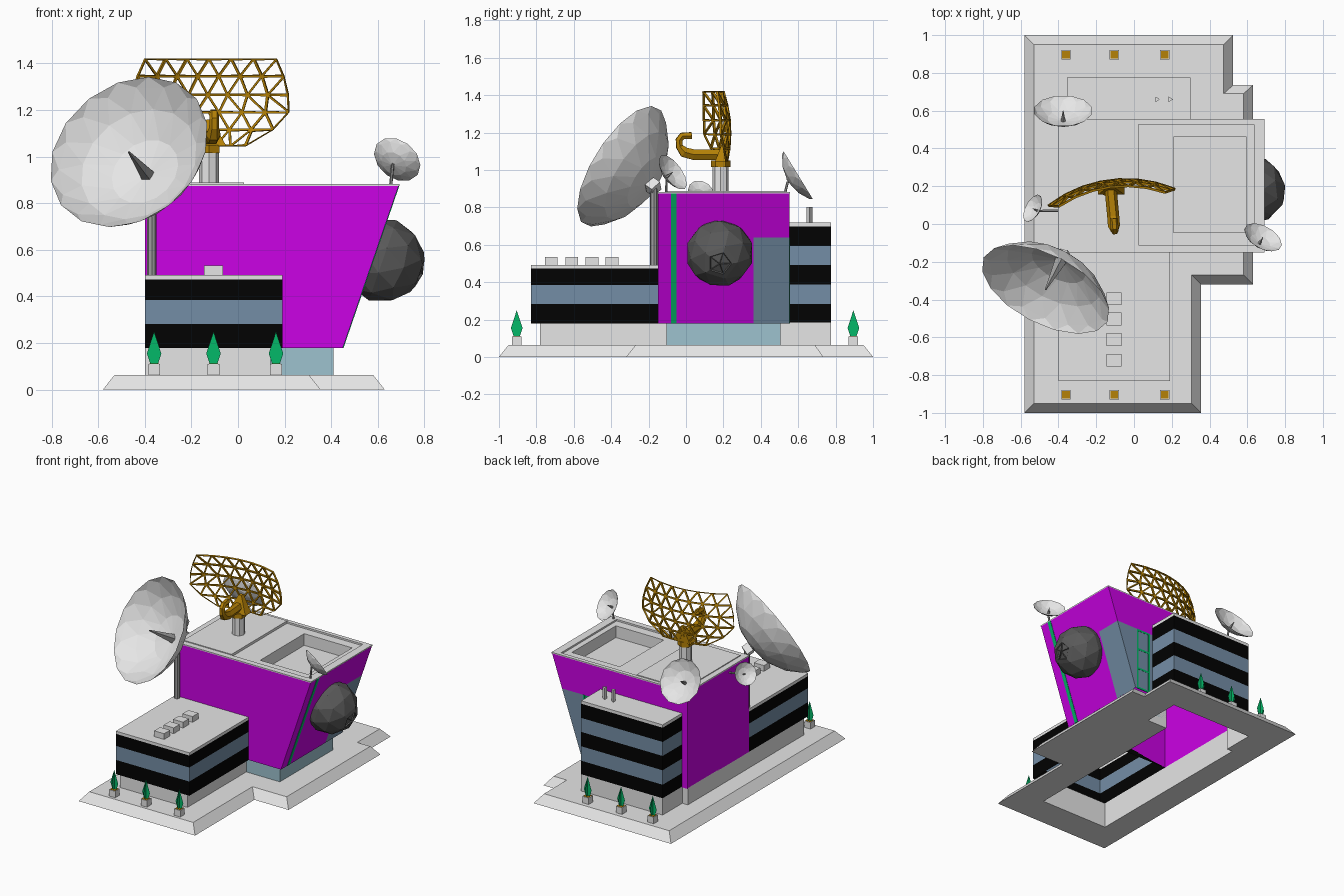
import bpy, bmesh, math
from mathutils import Vector, Matrix

if "Cube" in bpy.data.objects:
    bpy.data.objects.remove(bpy.data.objects["Cube"])


def mat(name, *rgb):
    m = bpy.data.materials.new(name)
    m.diffuse_color = (*rgb, 1)
    m.use_nodes = True
    m.node_tree.nodes["Principled BSDF"].inputs["Base Color"].default_value = m.diffuse_color
    return m


GREY = mat("light grey", .79, .79, .79)
MID = mat("mid grey", .34, .34, .34)
DARK = mat("dark grey", .1, .1, .1)
BLACK = mat("black", .0005, .0005, .0005)
PURPLE = mat("purple", .6, .0005, .78)
GLASS = mat("slate glass", .175, .27, .38)
AQUA = mat("pale aqua", .34, .54, .62)
GOLD = mat("gold", .46, .22, .002)
GREEN = mat("green", .001, .48, .14)


def finish(name, bm, mats, normals=True):
    if normals:
        bmesh.ops.recalc_face_normals(bm, faces=bm.faces)
    me = bpy.data.meshes.new(name)
    bm.to_mesh(me)
    bm.free()
    for m in mats:
        me.materials.append(m)
    ob = bpy.data.objects.new(name, me)
    bpy.context.collection.objects.link(ob)
    return ob


def loft(name, rings, mats, top=True, bottom=True, rule=None):
    """Join stacked outlines [(z, [(x, y), ...]), ...]; rule(level, side) gives the material index."""
    bm = bmesh.new()
    vs = [[bm.verts.new((x, y, z)) for x, y in pts] for z, pts in rings]
    n = len(vs[0])
    for k in range(len(vs) - 1):
        for i in range(n):
            j = (i + 1) % n
            f = bm.faces.new((vs[k][i], vs[k][j], vs[k + 1][j], vs[k + 1][i]))
            f.material_index = rule(k, i) if rule else 0
    if top:
        bm.faces.new(vs[-1])
    if bottom:
        bm.faces.new(vs[0][::-1])
    return finish(name, bm, mats, normals=top and bottom)


def rect(x0, x1, y0, y1):
    return [(x0, y0), (x1, y0), (x1, y1), (x0, y1)]


def box(name, x0, x1, y0, y1, z0, z1, m):
    return loft(name, [(z0, rect(x0, x1, y0, y1)), (z1, rect(x0, x1, y0, y1))], [m])


def rod(name, a, b, r0, r1, sides, m):
    a, b = Vector(a), Vector(b)
    bm = bmesh.new()
    mx = Matrix.Translation((a + b) / 2) @ (b - a).to_track_quat('Z', 'Y').to_matrix().to_4x4()
    bmesh.ops.create_cone(bm, cap_ends=True, segments=sides, radius1=r0, radius2=r1,
                          depth=(b - a).length, matrix=mx)
    return finish(name, bm, [m])


# Sloped base plate, hollow under the podium
outer = [(-.58, -1), (.355, -1), (.355, -.32), (.63, -.32), (.63, .735), (.525, .735), (.525, 1), (-.58, 1)]
inner = [(-.53, -.95), (.305, -.95), (.305, -.27), (.58, -.27), (.58, .69), (.475, .69), (.475, .95), (-.53, .95)]
base = loft("base_plate", [(0, outer), (.063, inner)], [GREY])
foot = [(-.4, -.78), (.14, -.78), (.14, .505), (.3, .505), (.3, .775), (-.355, .775), (-.355, .55), (-.4, .55)]
cutter = loft("base_opening_cutter", [(-.1, foot), (.2, foot)], [GREY])
cutter.hide_render = cutter.hide_viewport = True
mod = base.modifiers.new("opening", 'BOOLEAN')
mod.object, mod.operation, mod.solver = cutter, 'DIFFERENCE', 'EXACT'

# Podium walls and glazed lobby
loft("podium", [(.06, foot), (.185, foot)], [GREY], False, False)
box("lobby", .14, .41, -.105, .505, .06, .183, AQUA)


# Banded office wings with roof slabs
def wing(name, pts, levels):
    last = len(levels) - 2
    loft(name, [(z, pts) for z in levels], [GREY, BLACK, GLASS], True, False,
         lambda k, i: 0 if k == last else 1 + k % 2)


wing("front_wing", rect(-.4, .19, -.83, -.15), [.18, .283, .385, .472, .492])
wing("back_wing", rect(-.355, .3, .55, .775), [.18, .283, .388, .492, .594, .697, .718])


# Flared tower with a glazed corner
def east(z):
    return .45 + .24 * (z - .18) / .697


def tower_ring(z):
    x = east(z)
    return (z, [(-.4, -.15), (x, -.15), (x, .36), (x, .553), (.3, .553), (-.4, .553)])


loft("tower", [tower_ring(z) for z in (.18, .64, .877)], [PURPLE, GLASS], False, False,
     lambda k, i: int(k == 0 and i in (2, 3)))

# Roof: thin rim, shallow step, then a deep well; raised plate beside it
rim, step, well = rect(-.402, .692, -.152, .555), rect(.02, .635, -.11, .526), rect(.21, .595, -.045, .46)
loft("tower_roof", [(.874, rim), (.882, rim), (.882, step), (.87, step), (.87, well), (.785, well)],
     [GREY], True, False)
box("roof_plate", -.36, .025, -.11, .53, .868, .888, GREY)

# Green strip on the sloping wall, green frame on the glazed corner
loft("wall_strip", [(z, rect(east(z) - .004, east(z) + .003, -.08, -.05)) for z in (.18, .874)], [GREEN])
for x in (.325, .425):
    box("frame_post", x, x + .014, .55, .5548, .18, .64, GREEN)
for z in (.18, .33, .48, .626):
    box("frame_rail", .325, .439, .55, .5545, z, z + .014, GREEN)

# Faceted dome with a small five-sided eye, facing out of the sloping wall
bm = bmesh.new()
bmesh.ops.create_icosphere(bm, subdivisions=2, radius=.182)
pole = max(bm.verts, key=lambda v: v.co.z)
eye = list(pole.link_faces)
bmesh.ops.inset_region(bm, faces=eye, thickness=.034)
bmesh.ops.inset_individual(bm, faces=eye, thickness=.006, depth=-.008)
aim = Vector((.945, 0, -.326)).to_track_quat('Z', 'Y').to_matrix().to_4x4()
bm.transform(Matrix.Translation((.621, .18, .555)) @ aim)
finish("dome", bm, [DARK], normals=False)


# Dishes: spherical bowl about its axis, with a feed cone reaching the rim plane
def dish(name, centre, axis, radius, depth, sides, rings):
    c, a = Vector(centre), Vector(axis).normalized()
    ball = (radius ** 2 + depth ** 2) / (2 * depth)
    bm = bmesh.new()
    tip = bm.verts.new((0, 0, -depth))
    prev = None
    for k in range(1, rings + 1):
        r = radius * math.sin(k / rings * math.pi / 2) ** .9
        z = ball - depth - math.sqrt(ball ** 2 - r ** 2)
        ring = [bm.verts.new((r * math.cos(math.pi * (2 * i + k) / sides),
                              r * math.sin(math.pi * (2 * i + k) / sides), z)) for i in range(sides)]
        for i in range(sides):
            j = (i + 1) % sides
            if prev:
                bm.faces.new((prev[i], ring[i], prev[j]))
                bm.faces.new((ring[i], ring[j], prev[j]))
            else:
                bm.faces.new((tip, ring[i], ring[j]))
        prev = ring
    bm.transform(Matrix.Translation(c) @ a.to_track_quat('Z', 'Y').to_matrix().to_4x4())
    finish(name, bm, [GREY], normals=False)
    rod(name + "_feed", c - a * depth, c, radius * .09, radius * .012, 5, MID)
    return c - a * depth


back = dish("large_dish", (-.468, -.347, 1.02), (-.40, -.77, .49), .37, .2, 16, 4)
rod("large_dish_mount", back, back + Vector((.025, .035, -.025)), .045, .045, 4, GREY)
rod("large_dish_post", (-.37, -.172, .49), (-.37, -.172, .91), .021, .021, 8, MID)

for name, c, a, r, foot_point in (
        ("back_dish", (-.375, .6, .972), (0, .85, .52), .156, (-.375, .53, .88)),
        ("corner_dish", (.683, -.07, .988), (.42, .73, .53), .11, (.655, -.105, .875)),
        ("side_dish", (-.537, .083, .873), (-.78, .41, .47), .08, (-.395, .07, .84))):
    back = dish(name, c, a, r, r * .42, 12, 3)
    rod(name + "_arm", foot_point, back, .007, .007, 6, MID)

# Gold lattice reflector: triangulated rows on a sphere, opened into struts
bm = bmesh.new()
S, prev = .674, None
for z, half, n in ((1.42, .285, 7), (1.345, .318, 8), (1.265, .338, 9),
                   (1.19, .34, 8), (1.115, .275, 7), (1.045, .16, 6)):
    row = []
    for i in range(n):
        u = -half + 2 * half * i / (n - 1)
        row.append(bm.verts.new((u, math.sqrt(S * S - u * u - (z - 1.2) ** 2) - S, z)))
    if prev:
        lo, hi = (prev, row) if len(prev) < len(row) else (row, prev)
        for i in range(len(lo)):
            bm.faces.new((lo[i], hi[i], hi[i + 1]))
            if i + 1 < len(lo):
                bm.faces.new((lo[i], hi[i + 1], lo[i + 1]))
    prev = row
bmesh.ops.recalc_face_normals(bm, faces=bm.faces)
panes = list(bm.faces)
bmesh.ops.inset_individual(bm, faces=panes, thickness=.01)
bmesh.ops.delete(bm, geom=panes, context='FACES')
bm.transform(Matrix.Translation((-.13, .232, 0)) @ Matrix.Rotation(.13, 4, 'Z'))
lattice = finish("lattice_reflector", bm, [GOLD], normals=False)
thick = lattice.modifiers.new("thickness", 'SOLIDIFY')
thick.thickness, thick.offset = .012, 0

# Lattice pedestal, collar, cradle and hooked feed arm
rod("pedestal", (-.125, .185, .875), (-.125, .185, 1.02), .043, .043, 8, GREY)
rod("collar", (-.125, .185, 1.015), (-.125, .185, 1.05), .052, .052, 6, GOLD)
loft("cradle", [(1.045, rect(-.19, -.05, .155, .225)), (1.16, rect(-.135, -.113, .2, .225))], [GOLD])
path = [(-.125, .2, 1.082), (-.11, .04, 1.082), (-.106, -.01, 1.095), (-.103, -.035, 1.125),
        (-.102, -.037, 1.16), (-.103, -.02, 1.182), (-.107, .03, 1.184)]
cu = bpy.data.curves.new("feed_arm", 'CURVE')
cu.dimensions, cu.bevel_depth, cu.bevel_resolution, cu.use_fill_caps = '3D', .032, 1, True
sp = cu.splines.new('POLY')
sp.points.add(len(path) - 1)
for i, p in enumerate(path):
    sp.points[i].co = (*p, 1)
    sp.points[i].radius = 1 if i < 3 else .65
sp.use_smooth = False
cu.materials.append(GOLD)
bpy.context.collection.objects.link(bpy.data.objects.new("feed_arm", cu))

# Rooftop units and vents
for y in (-.755, -.645, -.537, -.43):
    box("roof_unit", -.145, -.065, y, y + .068, .49, .534, GREY)
for x in (.125, .195):
    tri = [(x - .012, .645), (x + .012, .66), (x - .012, .675)]
    loft("roof_vent", [(.715, tri), (.802, tri)], [GREY])

# Potted trees: crossed leaf planes in planters with soil
for y in (-.905, .895):
    for x in (-.36, -.105, .163):
        box("planter", x - .025, x + .025, y - .025, y + .025, .06, .11, GREY)
        box("soil", x - .02, x + .02, y - .02, y + .02, .105, .112, GOLD)
        bm = bmesh.new()
        for dx, dy in ((1, 0), (0, 1)):
            bm.faces.new([bm.verts.new((x + r * dx, y + r * dy, z)) for r, z in
                          ((-.016, .11), (.016, .11), (.031, .155), (0, .25), (-.031, .155))])
        finish("tree", bm, [GREEN], normals=False)
